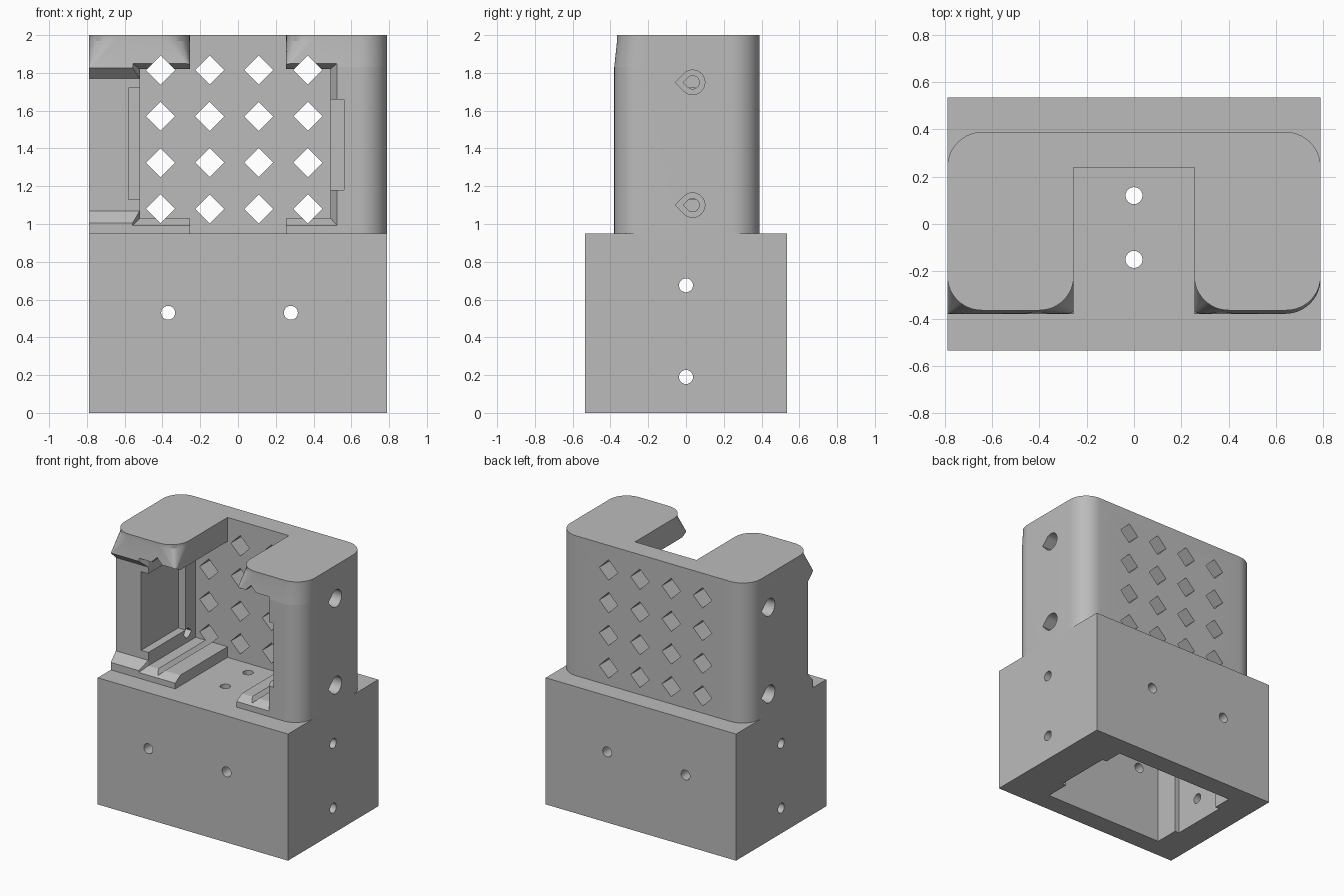
import bpy, bmesh, math

cube = bpy.data.objects.get("Cube")
if cube:
    bpy.data.objects.remove(cube, do_unlink=True)

grey = bpy.data.materials.new("plain_grey")
grey.use_nodes = True
grey.diffuse_color = (0.5, 0.5, 0.5, 1)
grey.node_tree.nodes["Principled BSDF"].inputs["Base Color"].default_value = (0.5, 0.5, 0.5, 1)


def loft(name, *rings):
    """Closed solid through rings with equal point counts."""
    bm = bmesh.new()
    loops = [[bm.verts.new(p) for p in ring] for ring in rings]
    n = len(loops[0])
    for a, b in zip(loops, loops[1:]):
        for i in range(n):
            j = (i + 1) % n
            bm.faces.new((a[i], a[j], b[j], b[i]))
    bm.faces.new(loops[0])
    bm.faces.new(loops[-1])
    bmesh.ops.recalc_face_normals(bm, faces=bm.faces)
    mesh = bpy.data.meshes.new(name)
    bm.to_mesh(mesh)
    bm.free()
    mesh.materials.append(grey)
    ob = bpy.data.objects.new(name, mesh)
    bpy.context.collection.objects.link(ob)
    return ob


def ring(axis, pts, level):
    """Place a flat outline at a level along an axis."""
    place = {"x": lambda a, b: (level, a, b),
             "y": lambda a, b: (a, level, b),
             "z": lambda a, b: (a, b, level)}[axis]
    return [place(a, b) for a, b in pts]


def prism(name, axis, pts, lo, hi):
    return loft(name, ring(axis, pts, lo), ring(axis, pts, hi))


def rect(a0, a1, b0, b1):
    return [(a0, b0), (a1, b0), (a1, b1), (a0, b1)]


def box(name, x0, x1, y0, y1, z0, z1):
    return prism(name, "z", rect(x0, x1, y0, y1), z0, z1)


def circle(a, b, r, n=24):
    return [(a + r * math.cos(math.tau * i / n), b + r * math.sin(math.tau * i / n))
            for i in range(n)]


def teardrop(a, b, r, side):
    """Round hole with a right-angled tip towards side."""
    arc = [(a - side * r * math.cos(t), b + r * math.sin(t))
           for t in [math.radians(-135 + 270 * i / 24) for i in range(25)]]
    return arc + [(a + side * r * math.sqrt(2), b)]


def rounded(x0, x1, y0, y1, radii, steps=12):
    """Rectangle with one radius per corner, counter-clockwise from front left."""
    pts = []
    corners = [(x0, y0, 1, 1), (x1, y0, -1, 1), (x1, y1, -1, -1), (x0, y1, 1, -1)]
    for k, ((x, y, sx, sy), r) in enumerate(zip(corners, radii)):
        for i in range(steps + 1 if r else 1):
            t = math.pi * (1 + k / 2 + i / steps / 2)
            pts.append((x + sx * r + r * math.cos(t), y + sy * r + r * math.sin(t)))
    return pts


def cut(target, cutters):
    for c in cutters:
        mod = target.modifiers.new("cut", "BOOLEAN")
        mod.operation = "DIFFERENCE"
        mod.solver = "EXACT"
        mod.object = c
        bpy.context.view_layer.objects.active = target
        bpy.ops.object.modifier_apply(modifier=mod.name)


def finish(objects, cutters):
    for c in cutters:
        bpy.data.objects.remove(c, do_unlink=True)
    for ob in objects:
        bpy.ops.object.select_all(action="DESELECT")
        ob.select_set(True)
        bpy.context.view_layer.objects.active = ob
        bpy.ops.object.shade_smooth_by_angle(angle=math.radians(25))


# Hollow base, open underneath, with screw holes
base = box("base_box", -0.79, 0.79, -0.535, 0.535, 0, 0.95)
cutters = [box("cavity", -0.545, 0.455, -0.385, 0.385, -1, 0.85),
           box("cavity_notch", -0.58, 0.49, -0.2, 0.24, -1, 0.85)]
cutters += [prism("hole", "y", circle(x, 0.53, 0.037), -1, 1) for x in (-0.37, 0.28)]
cutters += [prism("hole", "x", circle(0, z, 0.037), -1, 1) for z in (0.19, 0.675)]
cutters += [prism("hole", "z", circle(0, y, 0.036), 0.7, 1.1) for y in (-0.15, 0.12)]
cut(base, cutters)
finish([base], cutters)

# Upper housing with rounded vertical corners
F, LIP = -0.38, 1.83
housing = prism("upper_housing", "z",
                rounded(-0.79, 0.79, F, 0.39, (0, 0.15, 0.15, 0.15)), 0.95, 2)
trim = [box("front_trim", -1, 1, -1, -0.22, LIP, 3)]
cut(housing, trim)
finish([], trim)


# Roof tabs: square lip below, rounded corners above
def roof_tab(name, x0, x1, left_r, right_r):
    low = rounded(x0, x1, F, -0.22, (left_r, right_r, 0, 0))
    top = rounded(x0, x1, F + 0.015, -0.22, (0.145, 0.145, 0, 0))
    return loft(name, ring("z", low, LIP), ring("z", top, 1.97), ring("z", top, 2))


parts = [housing,
         roof_tab("left_roof_tab", -0.79, -0.255, 0.004, 0.004),
         roof_tab("right_roof_tab", 0.255, 0.79, 0.004, 0.15)]

# Openings in the housing
cutters = [
    box("roof_slot", -0.255, 0.255, -1, 0.24, 0.9, 2.2),
    box("chamber", -0.52, 0.49, -1, 0.24, 1.03, 1.82),
    loft("front_flare",
         ring("y", rect(-0.57, 0.535, 0.98, 1.86), F - 0.02),
         ring("y", rect(-0.52, 0.49, 1.03, 1.82), -0.32)),
    prism("slide_slot", "x",
          [(-0.4, 0.985), (-0.32, 1.07), (-0.32, 1.77), (-0.4, 1.845)], -1, -0.52),
    box("left_pocket", -0.58, -0.5, -1, 0.12, 1.13, 1.72),
    prism("right_pocket", "x", rect(-1, 0.12, 1.18, 1.66), 0.45, 0.56),
]

# Lattice of diamond windows running front to back
for x in (-0.41, -0.15, 0.11, 0.37):
    for row in range(4):
        cutters.append(prism("diamond", "y", circle(x, 1.08 + 0.245 * row, 0.077, 4), -1, 1))

# Counterbored teardrop holes in both side walls
for s, y in ((1, 0.035), (-1, 0.14)):
    for z in (1.1, 1.75):
        cutters.append(prism("counterbore", "x", teardrop(y, z, 0.065, -s), s * 0.66, s))
        cutters.append(prism("bore", "x", teardrop(y, z, 0.035, -s), s * 0.4, s))

for part in parts:
    cut(part, cutters)
finish(parts, cutters)
